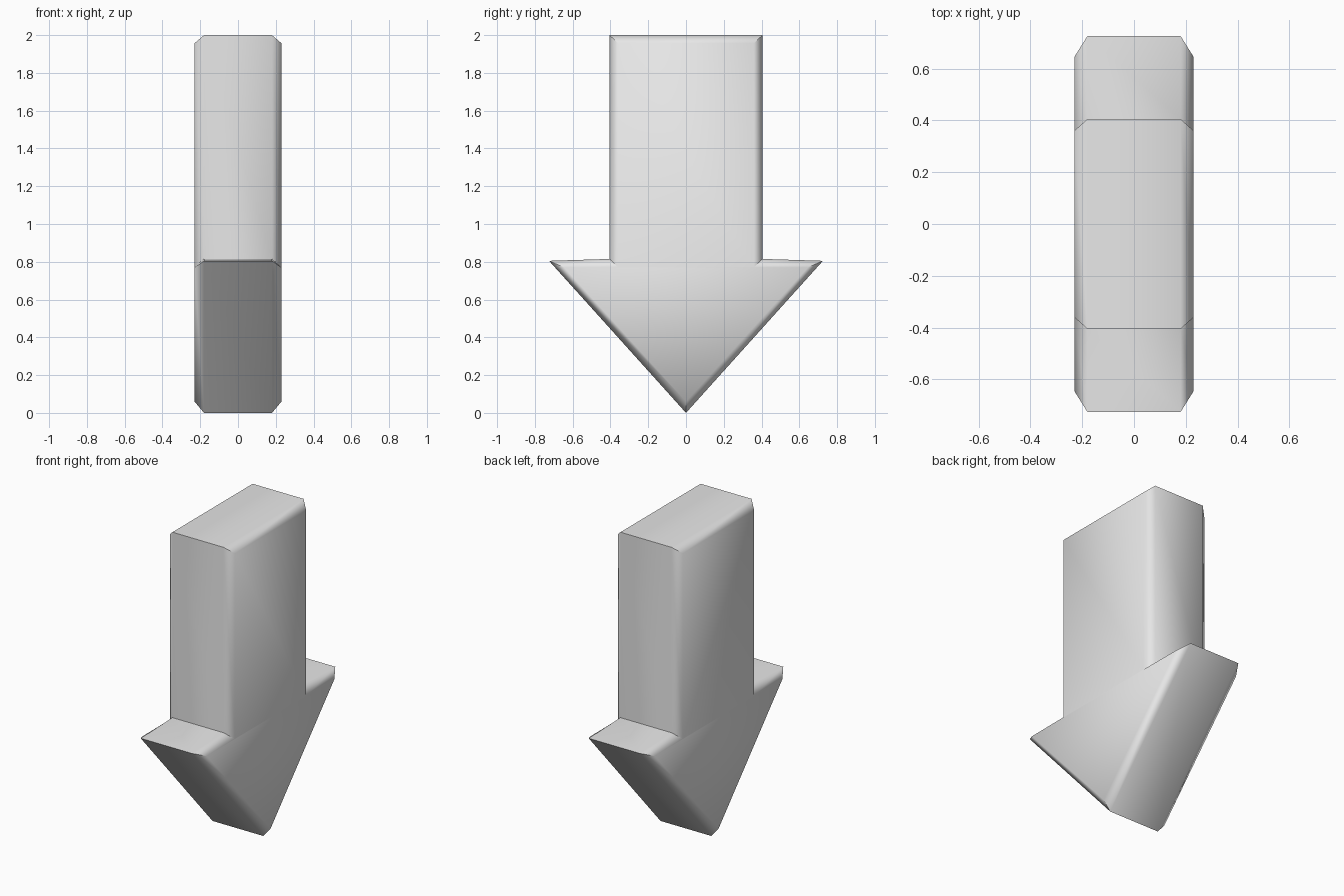
import bpy
import bmesh
import math

cube = bpy.data.objects.get("Cube")
if cube:
    bpy.data.objects.remove(cube, do_unlink=True)

# Single light grey material
grey = bpy.data.materials.new("light_grey")
grey.use_nodes = True
colour = (0.8, 0.8, 0.8, 1.0)
grey.diffuse_color = colour
grey.node_tree.nodes["Principled BSDF"].inputs["Base Color"].default_value = colour


def arrow_outline(half):
    """Mirror the +y half of a (y, z) outline; first point is the tip at y = 0."""
    return half + [(-y, z) for y, z in reversed(half[1:])]


# Full outline of the rim, and the smaller outline of the flat sides
rim = arrow_outline([(0, 0), (0.725, 0.805), (0.405, 0.815), (0.405, 2.0)])
side = arrow_outline([(0, 0.06), (0.645, 0.77), (0.36, 0.772), (0.36, 1.957)])

# Four rings across the thickness: side, rim, rim, side
bm = bmesh.new()
rings = [[bm.verts.new((x, y, z)) for y, z in outline]
         for x, outline in ((-0.23, side), (-0.18, rim), (0.18, rim), (0.23, side))]
count = len(rim)

# Rim and chamfer faces
for a, b in zip(rings, rings[1:]):
    for i in range(count):
        j = (i + 1) % count
        bm.faces.new((a[i], a[j], b[j], b[i]))

# Flat sides, split into head and shaft
for ring in (rings[0], rings[-1]):
    bm.faces.new([ring[i] for i in (0, 1, 2, 5, 6)])
    bm.faces.new([ring[i] for i in (2, 3, 4, 5)])

bmesh.ops.recalc_face_normals(bm, faces=bm.faces)
mesh = bpy.data.meshes.new("down_arrow")
bm.to_mesh(mesh)
bm.free()
mesh.materials.append(grey)

arrow = bpy.data.objects.new("down_arrow", mesh)
bpy.context.collection.objects.link(arrow)

# Soft chamfers, crisp corners
bpy.ops.object.select_all(action='DESELECT')
arrow.select_set(True)
bpy.context.view_layer.objects.active = arrow
bpy.ops.object.shade_smooth_by_angle(angle=math.radians(55))
